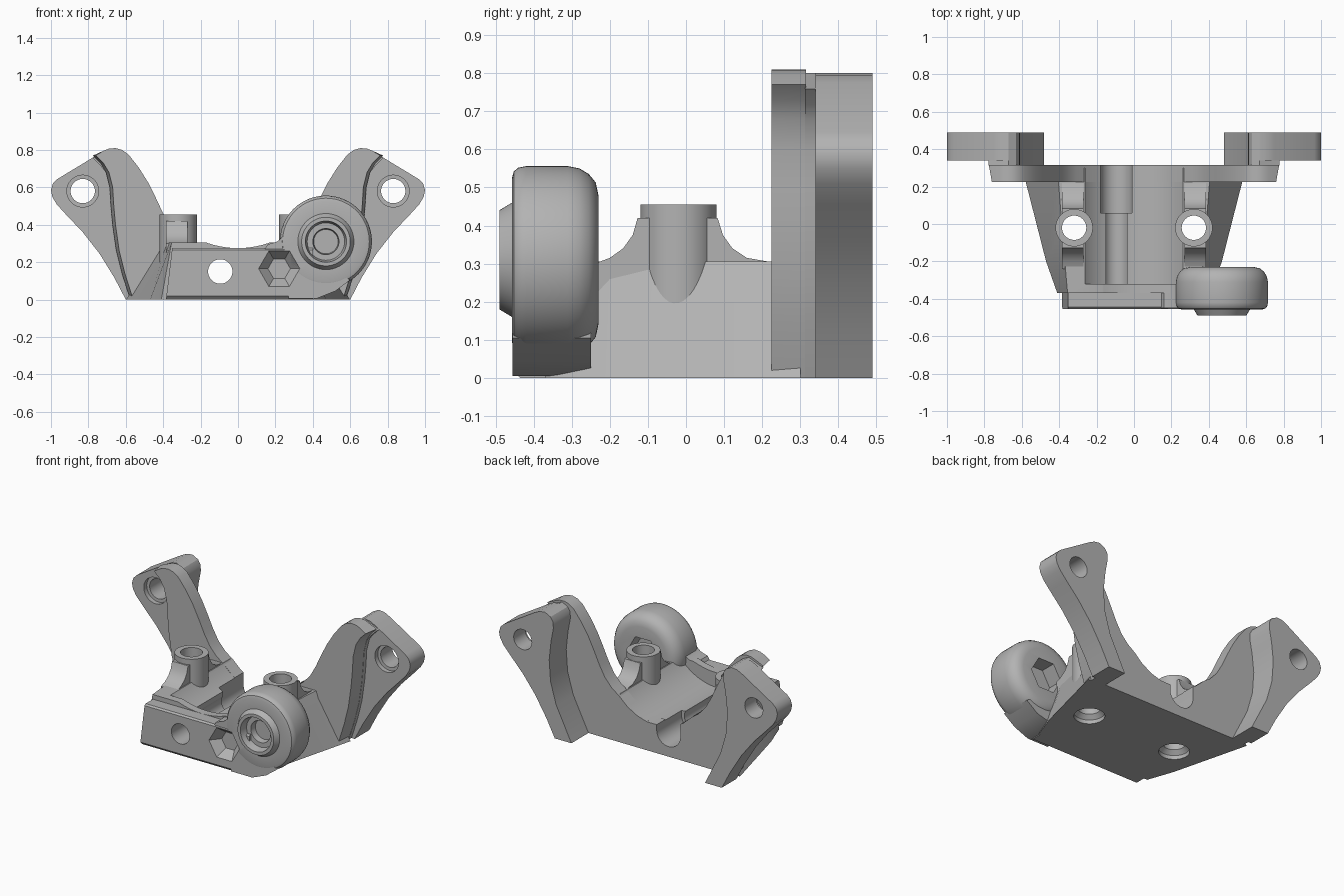
import bpy, bmesh, math

if "Cube" in bpy.data.objects:
    bpy.data.objects.remove(bpy.data.objects["Cube"], do_unlink=True)

grey = bpy.data.materials.new("plain grey")
grey.use_nodes = True
COLOR = (0.45, 0.45, 0.45, 1)
grey.diffuse_color = COLOR
for node in grey.node_tree.nodes:
    if node.type == 'BSDF_PRINCIPLED':
        node.inputs["Base Color"].default_value = COLOR

parts, cutters = [], []


def loft(name, rings, keep=True):
    """Skin a stack of equal-length rings and cap both ends."""
    bm = bmesh.new()
    loops = [[bm.verts.new(p) for p in ring] for ring in rings]
    n = len(loops[0])
    for a, b in zip(loops, loops[1:]):
        for i in range(n):
            j = (i + 1) % n
            bm.faces.new((a[i], a[j], b[j], b[i]))
    bm.faces.new(loops[0])
    bm.faces.new(loops[-1])
    bmesh.ops.recalc_face_normals(bm, faces=bm.faces)
    mesh = bpy.data.meshes.new(name)
    bm.to_mesh(mesh)
    bm.free()
    mesh.materials.append(grey)
    obj = bpy.data.objects.new(name, mesh)
    bpy.context.scene.collection.objects.link(obj)
    obj.hide_render = not keep
    (parts if keep else cutters).append(obj)
    return obj


def at_y(profile, y):
    return [(x, y, z) for x, z in profile]


def ring_y(x, z, r, y, n=48):
    return [(x + r * math.cos(2 * math.pi * i / n), y,
             z + r * math.sin(2 * math.pi * i / n)) for i in range(n)]


def ring_z(x, y, r, z, n=48):
    return [(x + r * math.cos(2 * math.pi * i / n),
             y + r * math.sin(2 * math.pi * i / n), z) for i in range(n)]


def lathe_y(name, x, z, steps, keep=True, n=48):
    return loft(name, [ring_y(x, z, r, y, n) for r, y in steps], keep)


def lathe_z(name, x, y, steps, keep=True):
    return loft(name, [ring_z(x, y, r, z) for r, z in steps], keep)


def box(name, x0, x1, y0, y1, z0, z1):
    prof = [(x0, z0), (x1, z0), (x1, z1), (x0, z1)]
    return loft(name, [at_y(prof, y0), at_y(prof, y1)], False)


def cut(obj, *tools):
    bpy.context.view_layer.objects.active = obj
    for tool in tools:
        mod = obj.modifiers.new("cut", 'BOOLEAN')
        mod.operation = 'DIFFERENCE'
        mod.solver = 'EXACT'
        mod.object = tool
        bpy.ops.object.modifier_apply(modifier=mod.name)


# Cutters: bolt channel, trough, hex pockets
BX, BZ = -0.095, 0.15
bolt_hole = lathe_y("bolt_hole_cutter", BX, BZ, [(0.065, -0.6), (0.065, 0.07)], False)
bolt_bore = lathe_y("bolt_bore_cutter", BX, BZ, [(0.085, 0.06), (0.085, 0.6)], False)
slot_thin = box("slot_thin_cutter", BX - 0.055, BX + 0.055, -0.32, 0.1, BZ, 0.6)
slot_wide = box("slot_wide_cutter", BX - 0.085, BX + 0.085, 0.06, 0.6, BZ, 0.6)
trough = lathe_y("trough_cutter", 0, 0.52, [(0.34, -0.32), (0.34, 0.6)], False, 96)
dip = lathe_y("dip_cutter", 0, 0.775, [(0.5, -0.6), (0.5, -0.28)], False, 96)
hex_front = lathe_y("hex_pocket_cutter", 0.22, 0.165,
                    [(0.115, -0.47), (0.11, -0.455), (0.06, -0.395)], False, 6)
KX, KZ = 0.47, 0.31
hex_back = lathe_y("nut_pocket_cutter", KX, KZ, [(0.11, -0.33), (0.11, -0.1)], False, 6)

screw_holes = [lathe_z("screw_hole_cutter", s * 0.32, -0.02,
                       [(0.09, -0.1), (0.09, 0.025), (0.065, 0.05), (0.065, 0.6)], False)
               for s in (-1, 1)]

# Tapered main body
low = [(0.41, -0.37), (0.47, -0.2), (0.598, 0.3)]
high = [(0.355, -0.37), (0.37, -0.2), (0.41, 0.3)]


def footprint(half, z):
    return [(x, y, z) for x, y in half] + [(-x, y, z) for x, y in reversed(half)]


body = loft("body", [footprint(low, 0), footprint(high, 0.305)])
cut(body, trough, dip, bolt_hole, bolt_bore, slot_thin, slot_wide, *screw_holes)

# Front bar with a chamfered bottom edge
bar_side = [(-0.455, 0.02), (-0.435, 0), (-0.36, 0), (-0.36, 0.275), (-0.445, 0.275), (-0.455, 0.265)]
bar = loft("front_bar", [[(-0.385 + 0.12 * z, y, z) for y, z in bar_side],
                         [(0.4, y, z) for y, z in bar_side]])
cut(bar, bolt_hole, hex_front)

# Screw bosses with fillet ribs
rib_side = [(-0.24, 0.2), (-0.24, 0.3), (-0.2, 0.315), (-0.165, 0.34), (-0.14, 0.375),
            (-0.127, 0.42), (-0.06, 0.42), (0.02, 0.42), (0.083, 0.42), (0.097, 0.375),
            (0.122, 0.34), (0.16, 0.315), (0.23, 0.303), (0.23, 0.2)]
for s, side, hole in ((-1, "right", screw_holes[0]), (1, "left", screw_holes[1])):
    boss = lathe_z(side + "_boss", s * 0.32, -0.02, [(0.1, 0.1), (0.1, 0.455)])
    cut(boss, hole)
    rib = loft(side + "_boss_rib", [[(s * x, y, z) for y, z in rib_side] for x in (0.27, 0.385)])
    cut(rib, hole)

# Back wall sweeping up into both wings
outer = [(0.56, 0), (0.57, 0.03), (0.605, 0.14), (0.635, 0.26), (0.655, 0.4), (0.664, 0.5),
         (0.67, 0.6), (0.69, 0.68), (0.72, 0.73), (0.76, 0.77)]
crest = [(0.72, 0.795), (0.69, 0.807), (0.655, 0.81), (0.62, 0.8), (0.585, 0.775), (0.53, 0.705),
         (0.48, 0.625), (0.44, 0.545), (0.4, 0.46), (0.36, 0.39), (0.31, 0.335), (0.26, 0.3),
         (0.2, 0.245), (0.13, 0.206), (0.06, 0.185)]


def wall(shift):
    half = [(x + shift, z) for x, z in outer] + crest
    return half + [(-x, z) for x, z in reversed(half)]


back_wall = loft("back_wall", [at_y(wall(0), 0.225), at_y(wall(0.016), 0.315)])
cut(back_wall, bolt_bore, slot_wide)

# Mounting ears
ear_inner = [(0.63, 0.78), (0.612, 0.75), (0.61, 0.71), (0.627, 0.62), (0.64, 0.5),
             (0.63, 0.36), (0.59, 0.22), (0.48, 0)]
ear_outer = [(0.6, 0), (0.66, 0.115), (0.74, 0.245), (0.83, 0.36), (0.92, 0.455), (0.97, 0.51),
             (0.993, 0.55), (1, 0.585), (0.99, 0.62), (0.965, 0.645), (0.75, 0.775),
             (0.71, 0.795), (0.67, 0.8)]
web = [(x + 0.017, z - 0.012 if z > 0.7 else z) for x, z in outer] + [(0.67, 0.8)] + ear_inner
for s, side in ((-1, "right"), (1, "left")):
    def flip(profile):
        return [(s * x, z) for x, z in profile]
    hole = lathe_y(side + "_ear_hole_cutter", s * 0.83, 0.58,
                   [(0.085, 0.2), (0.085, 0.37), (0.065, 0.371), (0.065, 0.6)], False)
    ear = loft(side + "_ear", [at_y(flip(ear_outer + ear_inner), y) for y in (0.34, 0.49)])
    cut(ear, hole)
    ear_web = loft(side + "_ear_web", [at_y(flip(web), y) for y in (0.312, 0.345)])
    cut(ear_web, hole)

# Round pivot knob with front collar and recessed centre
knob = lathe_y("pivot_knob", KX, KZ, [
    (0.065, -0.4), (0.07, -0.44), (0.1, -0.44), (0.11, -0.49), (0.13, -0.49), (0.15, -0.457),
    (0.215, -0.457), (0.232, -0.452), (0.242, -0.44), (0.246, -0.42), (0.246, -0.31),
    (0.24, -0.28), (0.225, -0.255), (0.203, -0.237), (0.17, -0.23)], n=64)
cut(knob, hex_back, hex_front)

# Foot joining the knob to the bar
foot_front = [(0.27, 0.005), (0.42, 0.005), (0.52, 0.045), (0.6, 0.105), (0.5, 0.16), (0.27, 0.3)]
foot_back = [(x, max(z, 0.02)) for x, z in foot_front]
foot = loft("knob_foot", [at_y(foot_front, -0.455), at_y(foot_front, -0.36), at_y(foot_back, -0.25)])
cut(foot, hex_front, hex_back)

# Small fillet between bar and knob
fillet = [(0.13, 0.25), (0.16, 0.295), (0.21, 0.31), (0.25, 0.345), (0.275, 0.4), (0.4, 0.4), (0.4, 0.25)]
blend = loft("knob_fillet", [at_y(fillet, y) for y in (-0.45, -0.32)])
cut(blend, hex_front, lathe_y("collar_cutter", KX, KZ, [(0.16, -0.6), (0.16, -0.2)], False))

for tool in cutters:
    bpy.data.objects.remove(tool, do_unlink=True)

bpy.ops.object.select_all(action='DESELECT')
for obj in parts:
    obj.select_set(True)
bpy.context.view_layer.objects.active = parts[0]
bpy.ops.object.shade_smooth_by_angle(angle=math.radians(32))
